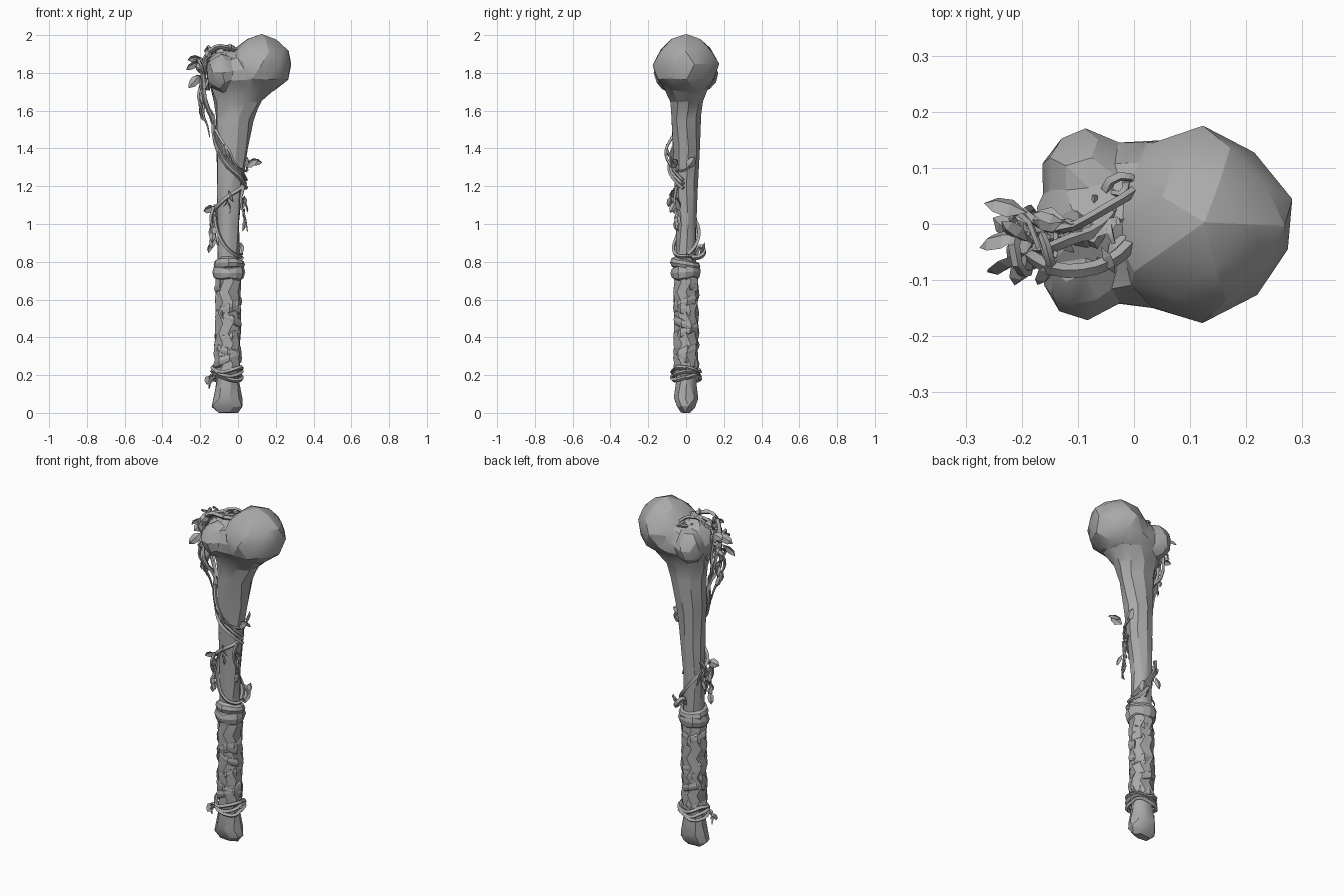
import bpy, bmesh, random
from math import sin, cos, tau, radians
from mathutils import Vector

random.seed(7)
cube = bpy.data.objects.get("Cube")
if cube:
    bpy.data.objects.remove(cube)

grey = bpy.data.materials.new("bone_grey")
grey.use_nodes = True
grey.diffuse_color = (0.4, 0.4, 0.4, 1)
grey.node_tree.nodes["Principled BSDF"].inputs["Base Color"].default_value = (0.4, 0.4, 0.4, 1)

# Shaft sections: height, centre x, radius x, radius y
SHAFT = [(0.0, -.055, .062, .03), (.03, -.057, .088, .05), (.08, -.056, .08, .068),
         (.18, -.055, .062, .056), (.8, -.05, .06, .057), (1.0, -.053, .06, .057),
         (1.2, -.045, .073, .064), (1.4, -.033, .087, .074), (1.55, -.02, .103, .08),
         (1.65, 0, .13, .09), (1.71, .02, .172, .115), (1.76, .04, .207, .152),
         (1.82, .04, .2, .155), (1.88, .03, .15, .12)]


def around(turn, z, off=0.0):
    """Point on the shaft surface; turn 0 = left, .25 = back, .5 = right, .75 = front."""
    for a, b in zip(SHAFT, SHAFT[1:]):
        if z <= b[0]:
            break
    t = (z - a[0]) / (b[0] - a[0])
    cx, rx, ry = (a[i] + (b[i] - a[i]) * t for i in (1, 2, 3))
    return Vector((cx + (rx + off) * cos(turn * tau), (ry + off) * sin(turn * tau), z))


def jolt(size):
    return Vector([random.uniform(-size, size) for _ in range(3)])


def finish(bm, name, angle=30):
    bmesh.ops.recalc_face_normals(bm, faces=bm.faces)
    me = bpy.data.meshes.new(name)
    bm.to_mesh(me)
    bm.free()
    ob = bpy.data.objects.new(name, me)
    bpy.context.collection.objects.link(ob)
    me.materials.append(grey)
    shade(ob, angle)
    return ob


def activate(ob):
    bpy.ops.object.select_all(action='DESELECT')
    ob.select_set(True)
    bpy.context.view_layer.objects.active = ob


def shade(ob, angle):
    activate(ob)
    bpy.ops.object.shade_smooth_by_angle(angle=radians(angle))


def loft(bm, rings):
    rows = [[bm.verts.new(p) for p in ring] for ring in rings]
    for a, b in zip(rows, rows[1:]):
        for i in range(len(a)):
            j = (i + 1) % len(a)
            bm.faces.new((a[i], a[j], b[j], b[i]))
    bm.faces.new(rows[0])
    bm.faces.new(rows[-1])


def tube(name, points, radius, tip=1.0):
    """Twiggy tube through the points, thinning towards the tip."""
    cu = bpy.data.curves.new(name, 'CURVE')
    cu.dimensions = '3D'
    cu.bevel_depth, cu.bevel_resolution, cu.resolution_u = radius, 0, 3
    cu.use_fill_caps = True
    sp = cu.splines.new('BEZIER')
    sp.bezier_points.add(len(points) - 1)
    for i, (bp, p) in enumerate(zip(sp.bezier_points, points)):
        bp.co = p
        bp.handle_left_type = bp.handle_right_type = 'AUTO'
        bp.radius = 1 + (tip - 1) * i / (len(points) - 1)
    ob = bpy.data.objects.new(name, cu)
    bpy.context.collection.objects.link(ob)
    cu.materials.append(grey)
    activate(ob)
    bpy.ops.object.convert(target='MESH')
    shade(bpy.context.object, 40)


def band(name, path, width, thick):
    """Crumpled strap with a ridged face, following (turn, height) pairs."""
    bm = bmesh.new()
    rings = []
    for turn, z in path:
        h = width / 2 * random.uniform(.75, 1.2)
        t = thick * random.uniform(.75, 1.15)
        rings.append([around(turn, z - h), around(turn, z - h * .7, t * .7),
                      around(turn, z, t), around(turn, z + h * .7, t * .7), around(turn, z + h)])
    loft(bm, rings)
    finish(bm, name, 15)


def leaf(bm, base, direction, length, width):
    """Folded, curling leaf blade."""
    d = Vector(direction).normalized()
    side = d.cross(Vector((random.uniform(-1, 1), random.uniform(-1, 1), .4))).normalized()
    up = side.cross(d)
    base = Vector(base)
    mids = [base + d * length * t + up * c * length for t, c in ((0, 0), (.4, .1), (.75, .08), (1, -.1))]
    spine = [bm.verts.new(m) for m in mids]
    for s in (-1, 1):
        e1 = bm.verts.new(mids[1] + side * s * width / 2 - up * width * .2)
        e2 = bm.verts.new(mids[2] + side * s * width * .4 - up * width * .2)
        bm.faces.new((spine[0], e1, spine[1]))
        bm.faces.new((spine[1], e1, e2, spine[2]))
        bm.faces.new((spine[2], e2, spine[3]))


# Bone: shaft, ball and knuckle lumps fused into one chiselled body
bm = bmesh.new()
loft(bm, [[around(i / 9 + .03 * (k % 2), s[0]) + Vector((random.uniform(-.004, .004), 0, 0))
           for i in range(9)] for k, s in enumerate(SHAFT)])
for centre, size in (((.12, 0, 1.845), (.167, .182, .16)), ((.02, 0, 1.80), (.15, .155, .118)),
                     ((-.06, 0, 1.815), (.116, .12, .118)),
                     ((-.085, .082, 1.80), (.083, .09, .1)), ((-.085, -.082, 1.80), (.083, .09, .1))):
    for v in bmesh.ops.create_icosphere(bm, subdivisions=2, radius=1)["verts"]:
        p = v.co + jolt(.035)
        # Lumps narrow towards the crown and the outer end
        p.y *= 1 - .22 * max(p.z, 0) - .28 * max(p.x, 0) ** 2
        v.co = Vector(c + q * s for c, q, s in zip(centre, p, size))
bone = finish(bm, "bone")
m = bone.modifiers.new("fuse", 'REMESH')
m.mode, m.voxel_size = 'VOXEL', .012
m = bone.modifiers.new("soften", 'SMOOTH')
m.iterations = 3
m = bone.modifiers.new("facets", 'DECIMATE')
m.ratio = .018
activate(bone)
for name in ("fuse", "soften", "facets"):
    bpy.ops.object.modifier_apply(modifier=name)
shade(bone, 22)

# Leather grip with crumpled surface
bm = bmesh.new()
loft(bm, [[around((i + .5 * (k % 2)) / 8, .2 + k * .055, random.uniform(.004, .015))
           for i in range(8)] for k in range(11)])
finish(bm, "grip_wrap", 12)

# Criss-cross straps over the grip
for k in range(3):
    for way in (1, -1):
        start = random.random()
        band("grip_strap", [(start + way * i / 8, .24 + k * .15 + i * .017) for i in range(9)], .06, .014)

# Rolled collar at the top of the grip
for z, w, t, tilt in ((.745, .085, .026, .006), (.785, .055, .024, -.012)):
    band("grip_collar", [(i / 12, z + tilt * sin(i / 12 * tau)) for i in range(13)], w, t)

# Cord tied round the bottom of the grip
for k in range(3):
    tube("bottom_cord", [around(i / 10, .185 + k * .022 + .014 * sin(i * 1.3 + k), .012 + .008 * (i % 2))
                         for i in range(11)], .011)
for dz in (-.03, .0):
    tube("cord_end", [around(.6, .2, .01), around(.57, .2 + dz, .035), around(.54, .16 + dz, .03)], .009, .5)

# Vines: over the rear knuckle, down the right side, then winding across the front
crown = [(-.01, .03, 1.905), (-.06, -.01, 1.935), (-.13, -.03, 1.92), (-.175, -.03, 1.86),
         (-.185, -.03, 1.77), (-.165, -.03, 1.66)]
spiral = [(.54, 1.55), (.57, 1.47), (.63, 1.4), (.72, 1.33), (.84, 1.27), (.97, 1.21)]
for k in range(3):
    pts = [Vector(p) + jolt(.02) + Vector((0, .04 * (k - 1), 0)) for p in crown]
    pts += [around(t, z + .022 * (k - 1), .01 + random.uniform(0, .01)) for t, z in spiral]
    tube("vine", pts, .013 - .002 * k, .8)
tube("lower_vine", [around(t, z, .01) for t, z in
     ((.97, 1.22), (.88, 1.19), (.75, 1.15), (.62, 1.1), (.5, 1.07), (.38, 1.02),
      (.25, .95), (.12, .88), (.02, .84))], .012)
tube("front_vine", [around(t, z, .008) for t, z in
     ((.5, 1.07), (.56, 1.0), (.64, .93), (.76, .86), (.9, .83), (1.02, .83), (1.12, .83))], .01)
tube("curling_vine", [around(t, z, off) for t, z, off in
     ((.58, 1.5, .012), (.68, 1.43, .025), (.74, 1.38, .035), (.78, 1.32, .02), (.95, 1.28, .01),
      (1.04, 1.3, .01))], .01, .6)
tube("vine_loop", [(.02, .03, .82), (.01, .08, .83), (-.01, .095, .86), (-.03, .075, .88), (-.03, .05, .84)], .013)

# Extra tangled twigs on the crown
for k in range(12):
    p = Vector(crown[k % 5]) + Vector((.005, .005, -.012))
    tube("crown_twig", [p + Vector((random.uniform(-.04, .04), random.uniform(-.06, .06),
                                    random.uniform(-.05, .025))) for _ in range(4)], .012, .4)

# Loose tendrils hanging from the vines
for x, y, top, length in ((-.195, -.05, 1.74, .2), (-.13, -.03, 1.09, .2), (-.12, .03, 1.1, .14),
                          (.03, -.05, 1.2, .24), (-.17, -.03, 1.66, .2)):
    tube("tendril", [(x, y, top), (x - .015, y - .012, top - length * .35),
                     (x + .008, y, top - length * .7), (x + .02, y + .01, top - length)], .011, .3)

# Leaves: crown cluster, side sprigs and hanging bunches
bm = bmesh.new()
for k in range(28):
    p = Vector(crown[k % 5]) + Vector((random.uniform(-.015, .015), random.uniform(-.05, .04), 0))
    d = (random.uniform(-.8, .4), random.uniform(-.7, .7), random.uniform(-.8, .2))
    leaf(bm, p, d, random.uniform(.05, .07), .045)
for base, d, size in (((-.2, -.02, 1.86), (-1, -.2, -.5), .09), ((-.2, -.05, 1.79), (-.8, -.6, -.9), .1),
                      ((-.19, .02, 1.88), (-1, .3, -.1), .08), ((-.19, -.05, 1.85), (-.3, -1, -.4), .07),
                      ((.04, -.05, 1.3), (1, -.4, .7), .08), ((.05, -.05, 1.33), (1, -.1, 0), .08),
                      ((-.05, -.08, 1.34), (-.3, -.4, 1), .09), ((.045, .0, 1.29), (.1, .6, .8), .08),
                      ((-.12, -.03, 1.09), (-1, -.2, -.3), .07), ((.0, .07, .83), (.2, .4, .8), .08),
                      ((-.14, -.03, .2), (-.5, -.3, -1), .06)):
    leaf(bm, base, d, size, .05)
for x, y, top, n in ((-.135, -.03, 1.06, 6), (-.125, .03, 1.06, 3), (.035, -.055, 1.15, 5), (-.195, -.04, 1.7, 4),
                     (-.05, -.075, 1.18, 3)):
    for k in range(n):
        leaf(bm, (x, y, top - k * .03), (random.uniform(-.4, .4), random.uniform(-.5, .5), -1), .07, .035)
finish(bm, "leaves", 10)
